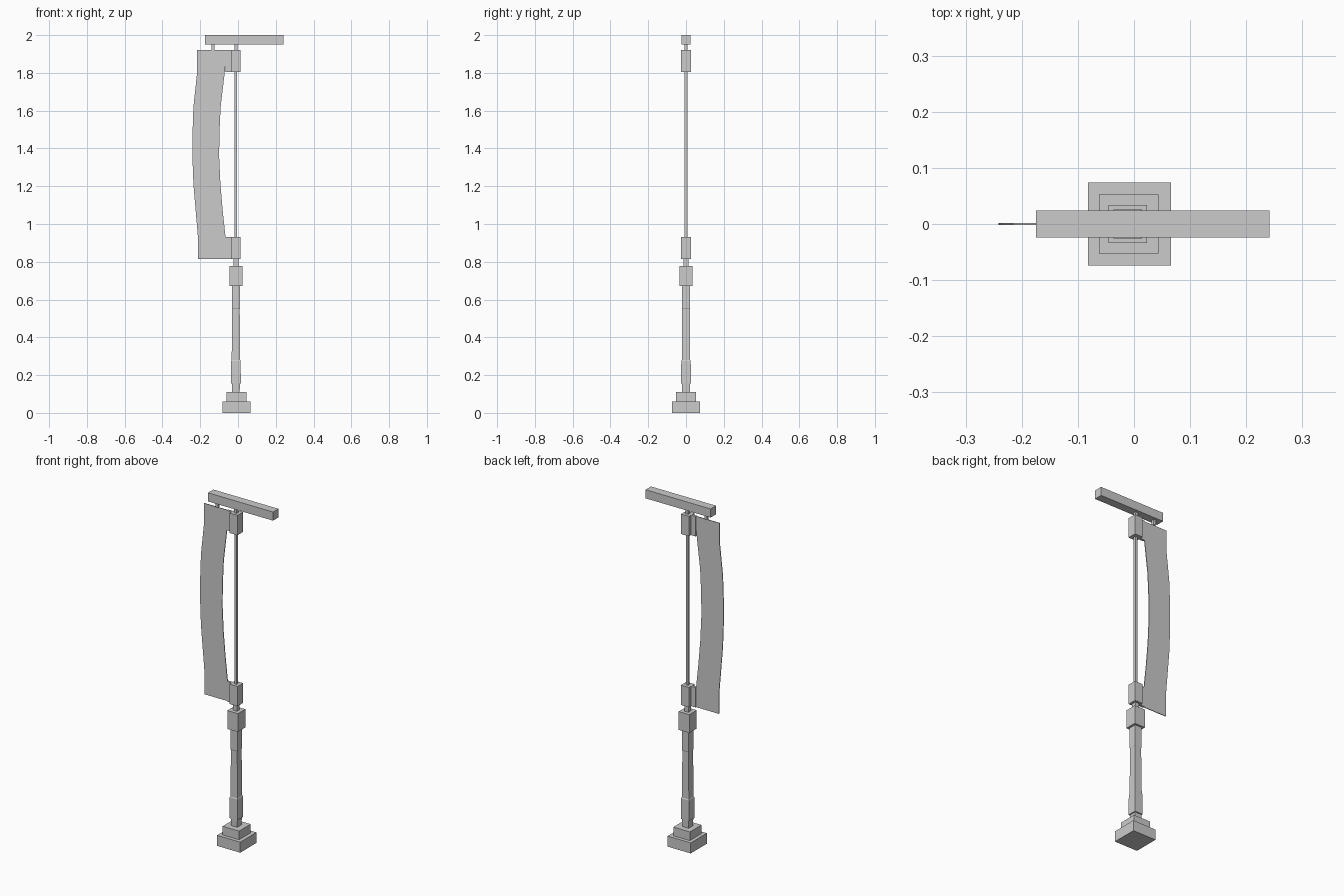
import bpy, bmesh

if "Cube" in bpy.data.objects:
    bpy.data.objects.remove(bpy.data.objects["Cube"])

CX = -0.011  # post axis


def box(name, x0, x1, z0, z1, hy):
    bm = bmesh.new()
    bmesh.ops.create_cube(bm, size=1)
    for v in bm.verts:
        v.co.x = x1 if v.co.x > 0 else x0
        v.co.y = hy if v.co.y > 0 else -hy
        v.co.z = z1 if v.co.z > 0 else z0
    return finish(name, bm)


def square(name, half, z0, z1, cx=CX):
    return box(name, cx - half, cx + half, z0, z1, half)


def finish(name, bm):
    bmesh.ops.recalc_face_normals(bm, faces=bm.faces)
    me = bpy.data.meshes.new(name)
    bm.to_mesh(me)
    bm.free()
    ob = bpy.data.objects.new(name, me)
    bpy.context.collection.objects.link(ob)
    return ob


def square_loft(name, rings):
    # square column through (z, half width) rings
    bm = bmesh.new()
    loops = [[bm.verts.new((CX + sx * h, sy * h, z))
              for sx, sy in ((-1, -1), (1, -1), (1, 1), (-1, 1))] for z, h in rings]
    for a, b in zip(loops, loops[1:]):
        for i in range(4):
            j = (i + 1) % 4
            bm.faces.new((a[i], a[j], b[j], b[i]))
    bm.faces.new(loops[0][::-1])
    bm.faces.new(loops[-1])
    return finish(name, bm)


# Stepped foot
square("base_lower", 0.074, 0, 0.061, -0.008)
square("base_upper", 0.053, 0.061, 0.111, -0.009)

# Column with thicker foot collar and flared top
square_loft("column", [(0.111, 0.020), (0.155, 0.021), (0.156, 0.026), (0.275, 0.025),
                       (0.28, 0.0225), (0.55, 0.020), (0.555, 0.022), (0.672, 0.022)])
square("column_cap", 0.034, 0.672, 0.778)
square("cap_neck", 0.013, 0.778, 0.815)

# Rod and the two brackets holding the curved panel
square("rod", 0.007, 0.93, 1.805)
for part, z0, z1 in (("lower", 0.815, 0.93), ("upper", 1.805, 1.92)):
    square(part + "_bracket", 0.0255, z0, z1)
    box(part + "_arm", -0.066, -0.036, z0, z1, 0.007)

# Curved flat panel: (z, outer x, inner x)
rows = [(0.815, -0.212, -0.06), (0.93, -0.212, -0.066), (1.07, -0.224, -0.081),
        (1.21, -0.236, -0.093), (1.36, -0.2415, -0.100), (1.49, -0.2405, -0.098),
        (1.62, -0.236, -0.092), (1.805, -0.216, -0.070), (1.92, -0.216, -0.06)]
T = 0.002
bm = bmesh.new()
outline = [(o, z) for z, o, i in rows] + [(i, z) for z, o, i in reversed(rows)]
front = [bm.verts.new((x, -T, z)) for x, z in outline]
back = [bm.verts.new((x, T, z)) for x, z in outline]
n = len(rows)
for k in range(n - 1):
    m = 2 * n - 1 - k
    bm.faces.new((front[k], front[m], front[m - 1], front[k + 1]))
    bm.faces.new((back[k + 1], back[m - 1], back[m], back[k]))
for k in range(2 * n):
    j = (k + 1) % (2 * n)
    bm.faces.new((front[k], front[j], back[j], back[k]))
finish("curved_panel", bm)

# Pegs and top beam
for side, x in (("inner", CX), ("outer", -0.132)):
    square(side + "_peg", 0.008, 1.92, 1.95, x)
box("top_beam", -0.175, 0.2415, 1.95, 2.0, 0.0245)
